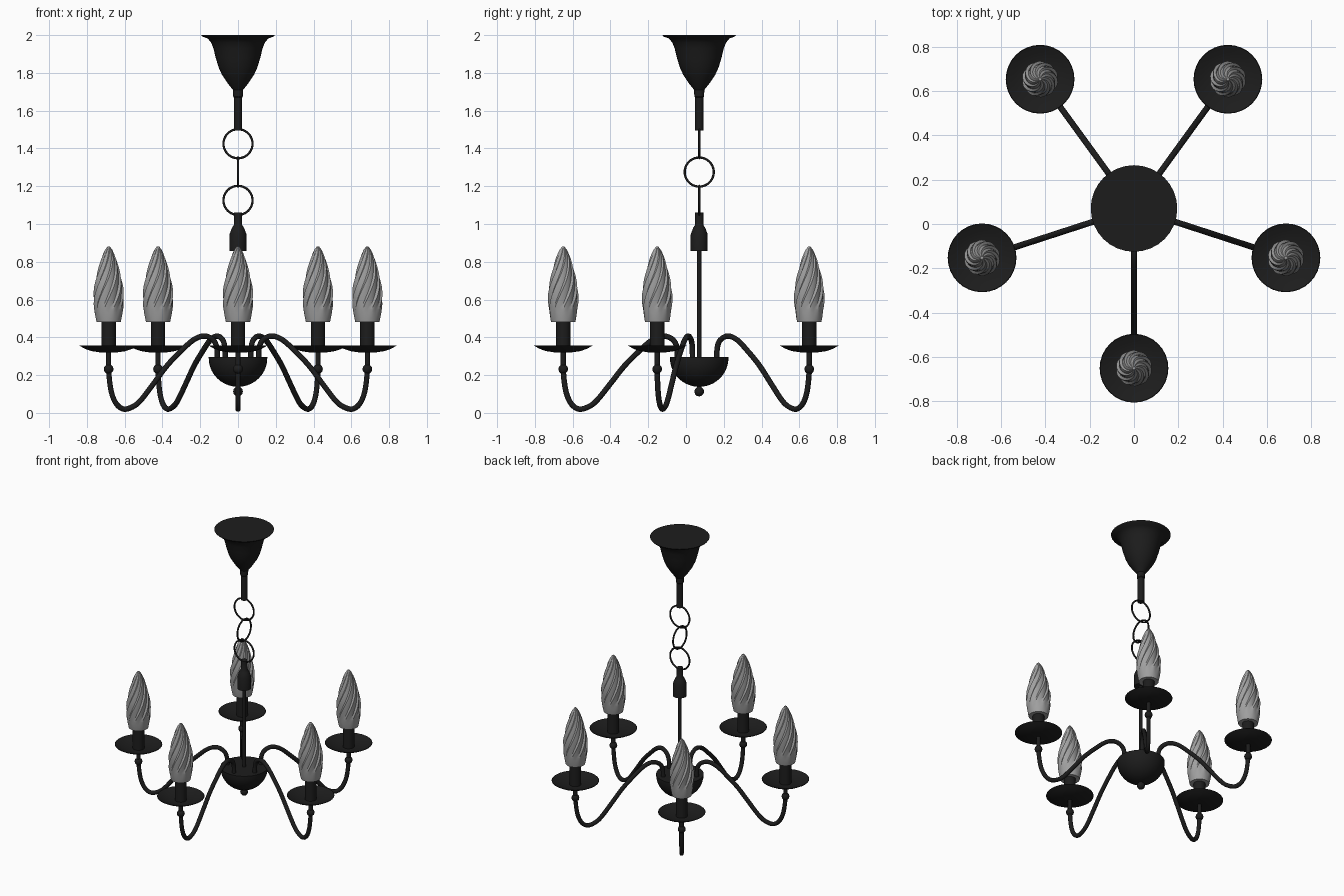
import bpy, bmesh, math
from mathutils import Vector

if "Cube" in bpy.data.objects:
    bpy.data.objects.remove(bpy.data.objects["Cube"])

CY = 0.07          # y of the central axis
ARM_R = 0.72       # distance of each lamp from the axis

def material(name, c, a=1.0):
    m = bpy.data.materials.new(name)
    m.diffuse_color = (c, c, c, a)
    m.use_nodes = True
    m.node_tree.nodes["Principled BSDF"].inputs["Base Color"].default_value = m.diffuse_color
    return m

BLACK = material("black_iron", 0.012)
GLASS = material("bulb_glass", 0.35)

def add(name, bm, mat, loc, angle=35):
    bmesh.ops.remove_doubles(bm, verts=bm.verts, dist=1e-5)
    bmesh.ops.recalc_face_normals(bm, faces=bm.faces)
    me = bpy.data.meshes.new(name)
    bm.to_mesh(me)
    bm.free()
    me.materials.append(mat)
    ob = bpy.data.objects.new(name, me)
    bpy.context.collection.objects.link(ob)
    ob.location = loc
    bpy.ops.object.select_all(action='DESELECT')
    ob.select_set(True)
    bpy.context.view_layer.objects.active = ob
    bpy.ops.object.shade_smooth_by_angle(angle=math.radians(angle))
    return ob

def lathe(name, profile, loc, steps=32):
    """Spin an (r, z) profile around z; start and end on the axis for a closed solid."""
    bm = bmesh.new()
    vs = [bm.verts.new((r, 0, z)) for r, z in profile]
    es = [bm.edges.new(p) for p in zip(vs, vs[1:])]
    bmesh.ops.spin(bm, geom=vs + es, cent=(0, 0, 0), axis=(0, 0, 1),
                   angle=math.tau, steps=steps, use_merge=True)
    return add(name, bm, BLACK, loc)

def ball(c, r, n=6):
    return [(r * math.sin(math.pi * i / n), c - r * math.cos(math.pi * i / n)) for i in range(n + 1)]

def interp(table, t):
    for (a, x), (b, y) in zip(table, table[1:]):
        if t <= b:
            return x + (y - x) * (t - a) / (b - a)
    return table[-1][1]

axis = (0, CY, 0)

# Ceiling canopy with its stem
lathe("canopy", [(0, 2.0), (.195, 2.0), (.19, 1.993), (.16, 1.982), (.142, 1.96), (.13, 1.93),
                 (.118, 1.88), (.103, 1.83), (.085, 1.79), (.055, 1.745), (.027, 1.71),
                 (.026, 1.675), (.022, 1.67), (.022, 1.495), (0, 1.495)], axis)

# Chain of alternating rings
for i, z in enumerate((1.425, 1.275, 1.125)):
    bpy.ops.mesh.primitive_torus_add(major_radius=.077, minor_radius=.006, major_segments=40,
        minor_segments=8, location=(0, CY, z),
        rotation=(math.pi / 2, 0, math.pi / 2 * (i % 2)))
    ring = bpy.context.object
    ring.name = f"chain_ring_{i + 1}"
    ring.data.materials.append(BLACK)
    bpy.ops.object.shade_smooth()

# Rod and its upper cap
lathe("rod_cap", [(0, 1.06), (.022, 1.06), (.022, .995), (.032, .98), (.045, .945), (.045, .858), (0, .858)], axis)
lathe("rod", [(0, .9), (.012, .9), (.012, .2), (0, .2)], axis, 16)

# Central bowl and bottom finial
bowl = [(.155 * math.cos(a), .29 - .152 * math.sin(a)) for a in [math.pi / 2 * i / 10 for i in range(10)]]
lathe("central_bowl", [(0, .295), (.155, .295)] + bowl + [(0, .138)], axis)
lathe("bowl_finial", [(0, .15), (.01, .15)] + ball(.113, .026)[::-1][1:], axis, 20)

# Arm path in its own vertical plane (radius, height)
ARM = [(.115, .27), (.118, .345), (.14, .388), (.19, .407), (.25, .385), (.32, .325), (.395, .25),
       (.47, .155), (.54, .068), (.585, .033), (.635, .02), (.675, .045), (.702, .1), (.715, .17), (.72, .24), (.72, .34)]

def arm_mesh(path, rad=.0145, sides=10, sub=4):
    pts = []
    for i in range(len(path) - 1):       # smooth the path through its points
        p = [Vector(path[max(0, min(len(path) - 1, i + k))]) for k in (-1, 0, 1, 2)]
        for s in range(sub):
            t = s / sub
            pts.append(.5 * (2 * p[1] + (p[2] - p[0]) * t + (2 * p[0] - 5 * p[1] + 4 * p[2] - p[3]) * t * t
                             + (3 * p[1] - p[0] - 3 * p[2] + p[3]) * t ** 3))
    pts.append(Vector(path[-1]))
    bm = bmesh.new()
    loops = []
    for i, p in enumerate(pts):
        d = (pts[min(i + 1, len(pts) - 1)] - pts[max(i - 1, 0)]).normalized()
        loop = []
        for k in range(sides):
            a = math.tau * k / sides
            u, v = rad * math.cos(a), rad * math.sin(a)
            loop.append(bm.verts.new((p.x - d.y * u, v, p.y + d.x * u)))
        loops.append(loop)
    skin(bm, loops)
    return bm

def skin(bm, loops):
    n = len(loops[0])
    for a, b in zip(loops, loops[1:]):
        for k in range(n):
            bm.faces.new((a[k], a[(k + 1) % n], b[(k + 1) % n], b[k]))
    bm.faces.new(loops[0])
    bm.faces.new(loops[-1])

# Twisted flame bulb: ten swirling flutes that fade out at the base
RADII = [(.48, .064), (.52, .072), (.57, .08), (.62, .082), (.67, .077), (.72, .067),
         (.77, .054), (.82, .039), (.86, .022), (.88, .007)]

def bulb_mesh(flutes=10, per=4, rings=24):
    bm = bmesh.new()
    loops = []
    for i in range(rings + 1):
        z = .48 + .4 * i / rings
        r = interp(RADII, z)
        depth = .13 * min(1, max(0, (z - .5) / .12))
        twist = 1.9 * max(0, z - .55) / .33
        loop = []
        for k in range(flutes * per):
            a = math.tau * k / (flutes * per) + twist
            rr = r * (1 - depth * (0, .3, .65, 1)[k % per])
            loop.append(bm.verts.new((rr * math.cos(a), rr * math.sin(a), z)))
        loops.append(loop)
    skin(bm, loops)
    return bm

# Five arms, each with knob, drip dish, candle sleeve and bulb
for i in range(5):
    ang = math.radians(-90 + 72 * i)
    n = i + 1
    pos = (ARM_R * math.cos(ang), CY + ARM_R * math.sin(ang), 0)
    arm = add(f"arm_{n}", arm_mesh(ARM), BLACK, axis, 60)
    arm.rotation_euler.z = ang
    lathe(f"arm_knob_{n}", ball(.232, .026), pos, 20)
    lathe(f"drip_dish_{n}", [(0, .32), (.05, .321), (.09, .327), (.125, .339), (.155, .356),
                             (.152, .358), (.122, .345), (.088, .334), (.05, .329), (0, .329)], pos)
    lathe(f"candle_sleeve_{n}", [(0, .325), (.038, .325), (.038, .485), (0, .485)], pos, 24)
    add(f"bulb_{n}", bulb_mesh(), GLASS, pos, 30)
